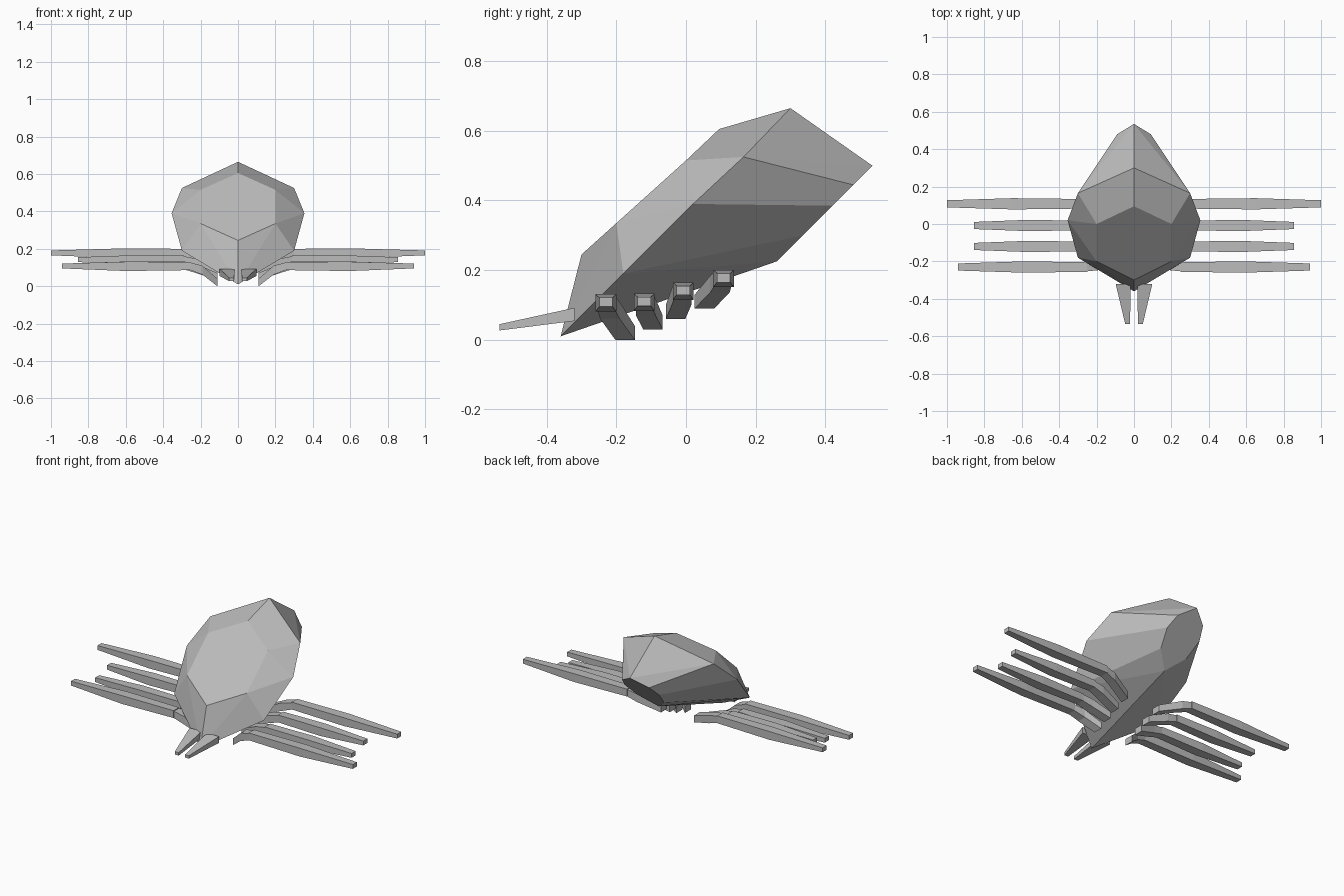
import bpy, bmesh
from mathutils import Vector

cube = bpy.data.objects.get("Cube")
if cube:
    bpy.data.objects.remove(cube, do_unlink=True)

# Single grey material
grey = bpy.data.materials.new("plain_grey")
grey.use_nodes = True
colour = (0.5, 0.5, 0.5, 1)
grey.diffuse_color = colour
grey.node_tree.nodes["Principled BSDF"].inputs["Base Color"].default_value = colour


def finish(name, bm):
    bmesh.ops.recalc_face_normals(bm, faces=bm.faces)
    mesh = bpy.data.meshes.new(name)
    bm.to_mesh(mesh)
    bm.free()
    mesh.materials.append(grey)
    obj = bpy.data.objects.new(name, mesh)
    bpy.context.collection.objects.link(obj)
    return obj


def loft(name, sections, axis):
    """Four-sided limb; each section is a centre and two half sizes across the axis."""
    bm = bmesh.new()
    rings = []
    for centre, half_a, half_b in sections:
        ring = []
        for a, b in ((-1, -1), (1, -1), (1, 1), (-1, 1)):
            offset = (0, a * half_a, b * half_b) if axis == "x" else (a * half_a, 0, b * half_b)
            ring.append(bm.verts.new(Vector(centre) + Vector(offset)))
        rings.append(ring)
    for r, s in zip(rings, rings[1:]):
        for i in range(4):
            j = (i + 1) % 4
            bm.faces.new((r[i], r[j], s[j], s[i]))
    bm.faces.new(rings[0])
    bm.faces.new(rings[-1])
    return finish(name, bm)


# Faceted body: half rings for the back plate, the widest rim and the underside
back_plate = [(0, .095, .605), (.2, 0, .515), (.2, -.2, .335), (0, -.3, .245)]
rim = [(0, .30, .665), (.30, .165, .525), (.355, .02, .39), (.30, -.18, .19), (0, -.36, .01)]
underside = [(0, .535, .50), (.09, .48, .445), (.115, .42, .385), (.09, .335, .30), (0, .26, .225)]
bm = bmesh.new()
for x, y, z in back_plate + rim + underside:
    for side in ((1, -1) if x else (1,)):
        bm.verts.new((x * side, y, z))
bmesh.ops.convex_hull(bm, input=bm.verts)
bmesh.ops.dissolve_limit(bm, angle_limit=0.04, verts=bm.verts, edges=bm.edges)
finish("body", bm)

# Leg pairs: knee x, knee y, knee z, tip x, hip y, hip z
legs = {
    "front": (.25, -.23, .108, .94, -.175, .02),
    "second": (.28, -.12, .11, .855, -.095, .05),
    "third": (.29, -.008, .142, .855, -.03, .08),
    "rear": (.30, .108, .178, 1.0, .053, .11),
}
for side, s in (("left", 1), ("right", -1)):
    for name, (knee, y, z, tip, hip_y, hip_z) in legs.items():
        loft(f"{name}_{side}_lower_leg", [
            ((s * knee, y, z), .026, .022),
            ((s * (knee + tip) / 2, y, z - .002), .03, .025),
            ((s * tip, y, z), .019, .013)], "x")
        loft(f"{name}_{side}_upper_leg", [
            ((s * .11, hip_y, hip_z), .028, .02),
            ((s * (knee - .06), y * .8 + hip_y * .2, z * .8 + hip_z * .2 - .005), .028, .024),
            ((s * (knee + .01), y, z), .024, .02)], "x")
    # Tapered mouth spikes
    loft(f"{side}_mouth_spike", [
        ((s * .058, -.32, .073), .04, .019),
        ((s * .034, -.535, .036), .013, .009)], "y")
